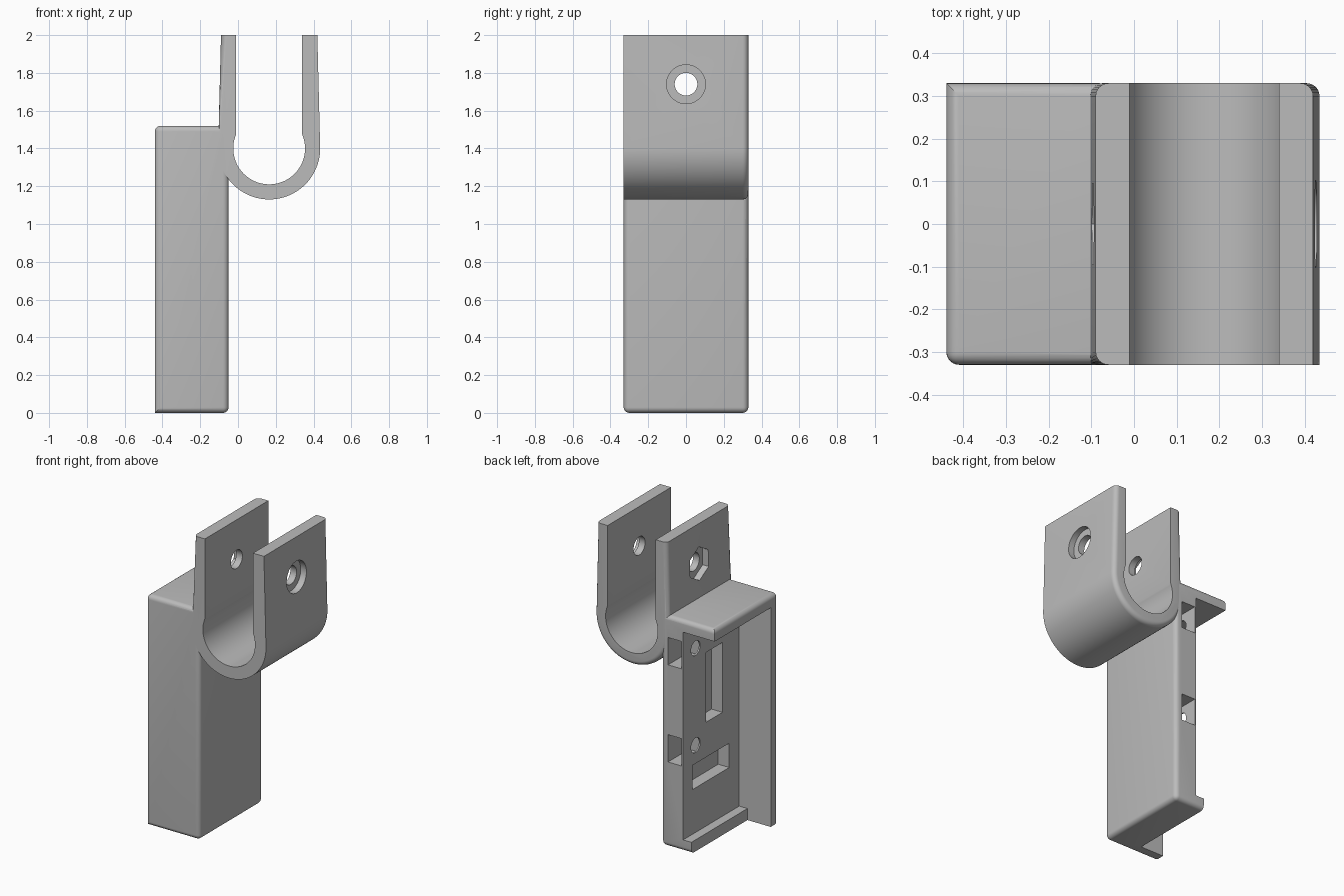
import bpy, bmesh, math
from mathutils import Matrix, Vector

default = bpy.data.objects.get("Cube")
if default:
    bpy.data.objects.remove(default, do_unlink=True)

grey = bpy.data.materials.new("plain_grey")
grey.use_nodes = True
grey.diffuse_color = (0.5, 0.5, 0.5, 1)
grey.node_tree.nodes["Principled BSDF"].inputs["Base Color"].default_value = (0.5, 0.5, 0.5, 1)

FRONT, BACK = -0.33, 0.33
LEFT, RIGHT = -0.44, -0.05      # holder body in x
TOP, WALL, FILLET = 1.52, 0.076, 0.03
PLATE = -0.21                   # open face of the mounting plate
CX, CZ = 0.165, 1.40            # axis of the tube clip
BOLT_Z = 1.74


def make(name, bm):
    bmesh.ops.recalc_face_normals(bm, faces=bm.faces)
    mesh = bpy.data.meshes.new(name)
    bm.to_mesh(mesh)
    bm.free()
    mesh.materials.append(grey)
    obj = bpy.data.objects.new(name, mesh)
    bpy.context.collection.objects.link(obj)
    return obj


def box_bm(x, y, z):
    bm = bmesh.new()
    bmesh.ops.create_cube(bm, size=1)
    for v in bm.verts:
        v.co = [r[0] if c < 0 else r[1] for c, r in zip(v.co, (x, y, z))]
    return bm


def box(name, x, y, z):
    return make(name, box_bm(x, y, z))


def rod(name, x, y, z, radius, sides=48):
    """Prism along x; a vertex points straight up."""
    bm = bmesh.new()
    turn = Matrix.Translation((sum(x) / 2, y, z)) @ Matrix.Rotation(math.pi / 2, 4, "Y")
    bmesh.ops.create_cone(bm, cap_ends=True, segments=sides, radius1=radius,
                          radius2=radius, depth=x[1] - x[0], matrix=turn)
    if sides == 6:
        top = max(v.co.z for v in bm.verts) - z
        if top < radius * 0.95:
            bmesh.ops.rotate(bm, verts=bm.verts, cent=(0, y, z),
                             matrix=Matrix.Rotation(math.pi / 6, 3, "X"))
    return make(name, bm)


def prism_bm(points, y0, y1):
    bm = bmesh.new()
    face = bm.faces.new([bm.verts.new((x, y0, z)) for x, z in points])
    moved = bmesh.ops.extrude_face_region(bm, geom=[face])["geom"]
    bmesh.ops.translate(bm, vec=(0, y1 - y0, 0),
                        verts=[g for g in moved if isinstance(g, bmesh.types.BMVert)])
    bmesh.ops.recalc_face_normals(bm, faces=bm.faces)
    return bm


def round_edges(bm, rule):
    edges = [e for e in bm.edges if rule(e.verts[0].co, e.verts[1].co)]
    bmesh.ops.bevel(bm, geom=edges, offset=FILLET, segments=6, profile=0.5, affect="EDGES")


def combine(target, other, operation):
    mod = target.modifiers.new(operation.lower(), "BOOLEAN")
    mod.operation, mod.solver, mod.object = operation, "EXACT", other
    bpy.context.view_layer.objects.active = target
    bpy.ops.object.modifier_apply(modifier=mod.name)
    bpy.data.objects.remove(other, do_unlink=True)


def arc(radius, start, end, steps):
    for i in range(steps + 1):
        a = start + (end - start) * i / steps
        yield CX + radius * math.cos(a), CZ + radius * math.sin(a)


def near(a, b):
    return abs(a - b) < 1e-4


# Holder body: rounded block, sharp where the open sides meet
def body_edge(a, b):
    left = near(a.x, LEFT) and near(b.x, LEFT)
    back = near(a.y, BACK) and near(b.y, BACK)
    low = near(a.z, 0) and near(b.z, 0)
    return not (left and (back or low))


bm = box_bm((LEFT, RIGHT), (FRONT, BACK), (0, TOP))
round_edges(bm, body_edge)
bracket = make("clip_bracket", bm)

# Open cavity, then the shorter bottom lip
inner = FRONT + WALL
combine(bracket, box("cavity", (-1, PLATE), (inner, 1), (WALL, TOP - WALL)), "DIFFERENCE")
bm = box_bm((-1, -0.27), (inner, 1), (-1, WALL + 0.05))
combine(bracket, make("lip_trim", bm), "DIFFERENCE")

# Tube clip: U shape with slightly tapering arms
outline = [(-0.09, 2)] + list(arc(0.27, math.pi, 2 * math.pi, 48)) + [(0.42, 2)]


def clip_edge(a, b):
    if near(a.z, 2) and near(b.z, 2):
        return False
    if near(a.y, BACK) and near(b.y, BACK):
        return True
    return near(a.y, FRONT) and near(b.y, FRONT) and min(a.x, b.x) < 0 and max(a.z, b.z) > 1.9


bm = prism_bm(outline, FRONT, BACK)
round_edges(bm, clip_edge)
combine(bracket, make("tube_clip", bm), "UNION")

# Bore and the slot above it
half = math.asin(0.175 / 0.19)
bore = [(CX - 0.175, 2.2)] + list(arc(0.19, math.pi / 2 + half, 2.5 * math.pi - half, 64))
bore.append((CX + 0.175, 2.2))
combine(bracket, make("bore", prism_bm(bore, -1, 1)), "DIFFERENCE")

# Clamp bolt hole, head recess and hexagonal nut recess
combine(bracket, rod("bolt_hole", (-0.3, 0.6), 0, BOLT_Z, 0.06), "DIFFERENCE")
combine(bracket, rod("head_recess", (0.385, 0.6), 0, BOLT_Z, 0.103), "DIFFERENCE")
combine(bracket, rod("nut_recess", (-0.3, -0.055), 0, BOLT_Z, 0.11, 6), "DIFFERENCE")

# Side nut slots with their screw holes
for z in (0.65, 1.29):
    combine(bracket, box("nut_slot", (-0.20, -0.10), (0.11, 1), (z - 0.09, z + 0.09)), "DIFFERENCE")
    combine(bracket, rod("screw_hole", (-0.3, -0.15), 0.20, z, 0.048, 32), "DIFFERENCE")

# Clearance pockets in the plate
for y, z in (((-0.08, 0.09), (0.76, 1.22)), ((-0.15, 0.23), (0.37, 0.53))):
    combine(bracket, box("pocket", (-0.3, PLATE + 0.08), y, z), "DIFFERENCE")

bpy.ops.object.select_all(action="DESELECT")
bracket.select_set(True)
bpy.context.view_layer.objects.active = bracket
bpy.ops.object.shade_smooth_by_angle(angle=math.radians(30))
